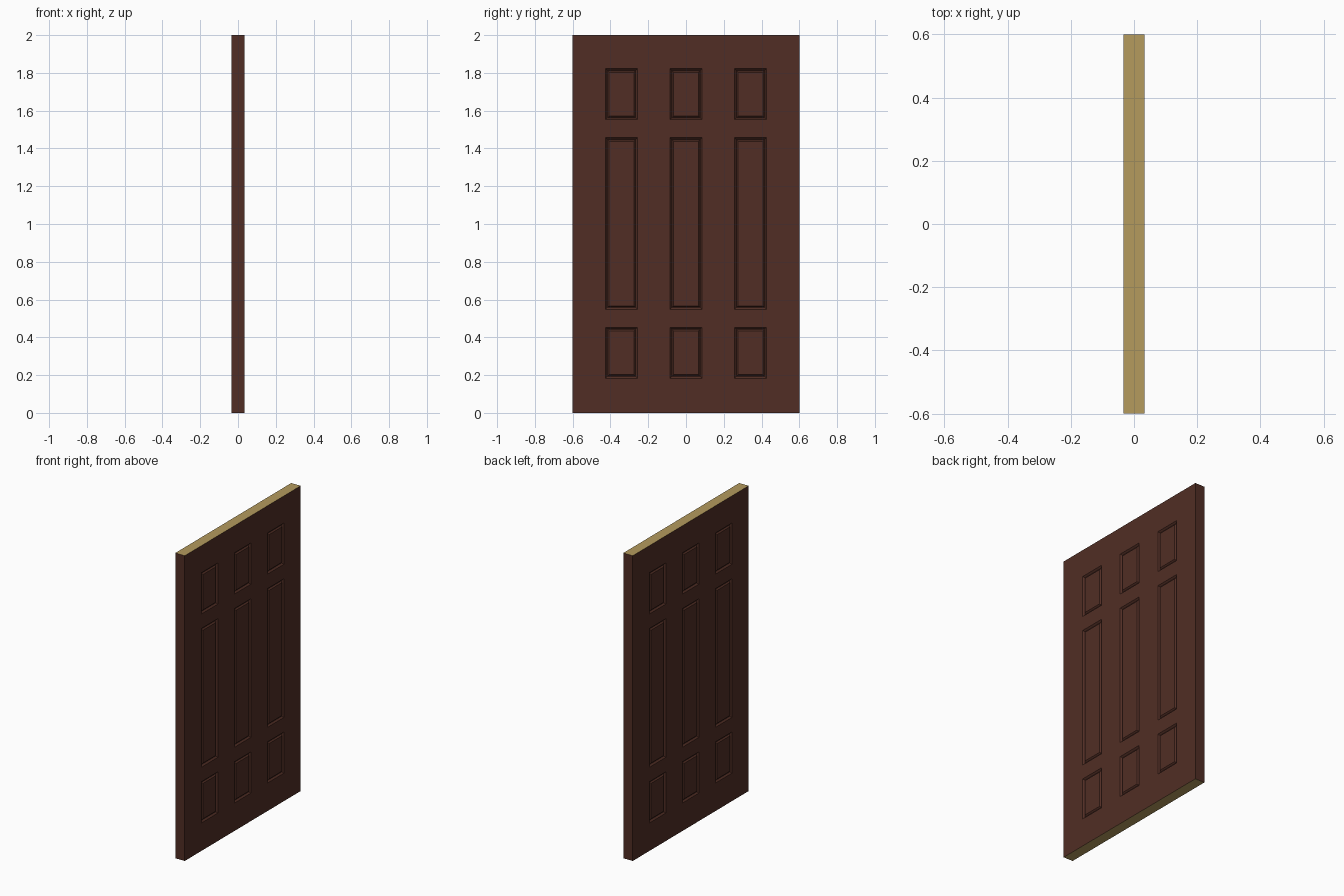
import bpy, bmesh

if "Cube" in bpy.data.objects:
    bpy.data.objects.remove(bpy.data.objects["Cube"])

HALF = 0.034                                   # half the door thickness
YS = [-0.6, -0.427, -0.257, -0.085, 0.085, 0.257, 0.427, 0.6]
ZS = [0, 0.183, 0.453, 0.548, 1.457, 1.552, 1.822, 2.0]


def material(name, rgb):
    m = bpy.data.materials.new(name)
    m.diffuse_color = (*rgb, 1)
    m.use_nodes = True
    m.node_tree.nodes["Principled BSDF"].inputs["Base Color"].default_value = m.diffuse_color
    return m


bm = bmesh.new()

# One face of the door as a grid; every odd cell is a panel
verts = [[bm.verts.new((HALF, y, z)) for z in ZS] for y in YS]
panels = []
for i in range(len(YS) - 1):
    for j in range(len(ZS) - 1):
        f = bm.faces.new((verts[i][j], verts[i + 1][j],
                          verts[i + 1][j + 1], verts[i][j + 1]))
        if i % 2 and j % 2:
            panels.append(f)
bm.normal_update()

# Rim edges run back to the middle of the door
rim = [e for e in bm.edges if e.is_boundary]
ext = bmesh.ops.extrude_edge_only(bm, edges=rim)["geom"]
for v in ext:
    if isinstance(v, bmesh.types.BMVert):
        v.co.x = 0

# Panel moulding: slope into a groove, then rise to the raised field
for width, depth in ((0.013, -0.010), (0.003, 0), (0.011, 0.008)):
    bmesh.ops.inset_individual(bm, faces=panels, thickness=width, depth=depth)

bmesh.ops.recalc_face_normals(bm, faces=bm.faces)
front = max(bm.faces, key=lambda f: f.calc_center_median().x)
if front.normal.x < 0:
    bmesh.ops.reverse_faces(bm, faces=bm.faces)
bm.normal_update()

# Bare wood on the top and bottom ends
for f in bm.faces:
    f.material_index = 1 if abs(f.normal.z) > 0.99 else 0

mesh = bpy.data.meshes.new("door_leaf")
bm.to_mesh(mesh)
bm.free()
mesh.materials.append(material("dark_brown_wood", (0.082, 0.027, 0.018)))
mesh.materials.append(material("bare_tan_wood", (0.46, 0.325, 0.11)))
door = bpy.data.objects.new("door_leaf", mesh)
bpy.context.collection.objects.link(door)

# Same panels on the other side
mirror = door.modifiers.new("other_side", 'MIRROR')
mirror.use_axis = (True, False, False)
